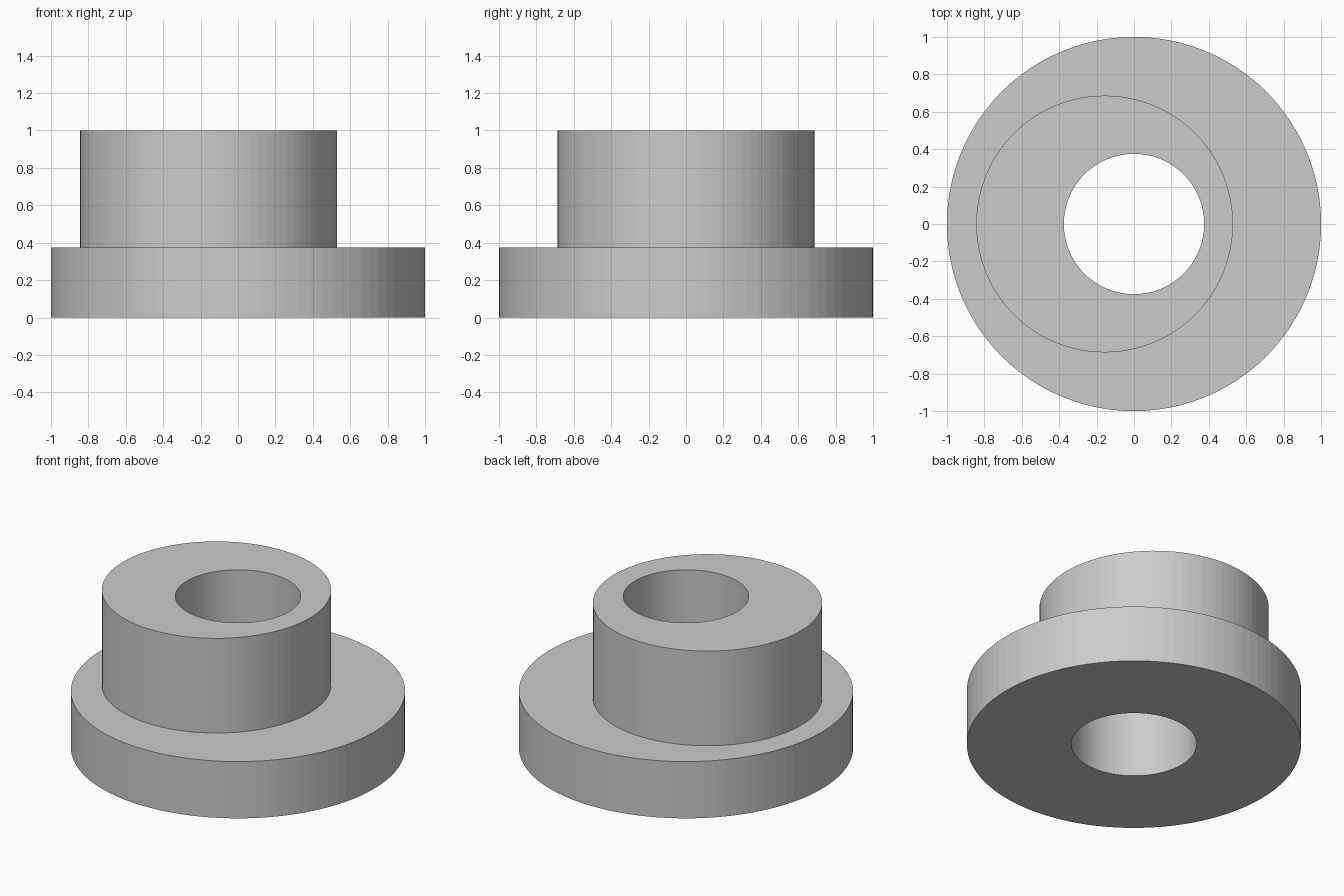
import bpy
import bmesh
from math import cos, sin, tau

SIDES = 96

cube = bpy.data.objects.get("Cube")
if cube:
    bpy.data.objects.remove(cube, do_unlink=True)

# Plain grey for the whole part
grey = bpy.data.materials.new("plain_grey")
grey.use_nodes = True
color = (0.6, 0.6, 0.6, 1)
grey.diffuse_color = color
grey.node_tree.nodes["Principled BSDF"].inputs["Base Color"].default_value = color


def ring(bm, radius, z, x=0.0):
    """Circle of vertices at height z, centred at x."""
    return [bm.verts.new((x + radius * cos(tau * i / SIDES),
                          radius * sin(tau * i / SIDES), z))
            for i in range(SIDES)]


# Dimensions
flange_r, flange_top = 1.0, 0.375
boss_r, boss_x, boss_top = 0.686, -0.157, 1.0
bore_r = 0.375

# Closed loop of rings: underside, flange wall, step, boss wall, top, bore
bm = bmesh.new()
rings = [
    ring(bm, bore_r, 0),
    ring(bm, flange_r, 0),
    ring(bm, flange_r, flange_top),
    ring(bm, boss_r, flange_top, boss_x),
    ring(bm, boss_r, boss_top, boss_x),
    ring(bm, bore_r, boss_top),
]
for k, lower in enumerate(rings):
    upper = rings[(k + 1) % len(rings)]
    for i in range(SIDES):
        j = (i + 1) % SIDES
        bm.faces.new((lower[i], lower[j], upper[j], upper[i]))
bmesh.ops.recalc_face_normals(bm, faces=bm.faces[:])

mesh = bpy.data.meshes.new("eccentric_bushing")
bm.to_mesh(mesh)
bm.free()
mesh.materials.append(grey)
bushing = bpy.data.objects.new("eccentric_bushing", mesh)
bpy.context.collection.objects.link(bushing)
